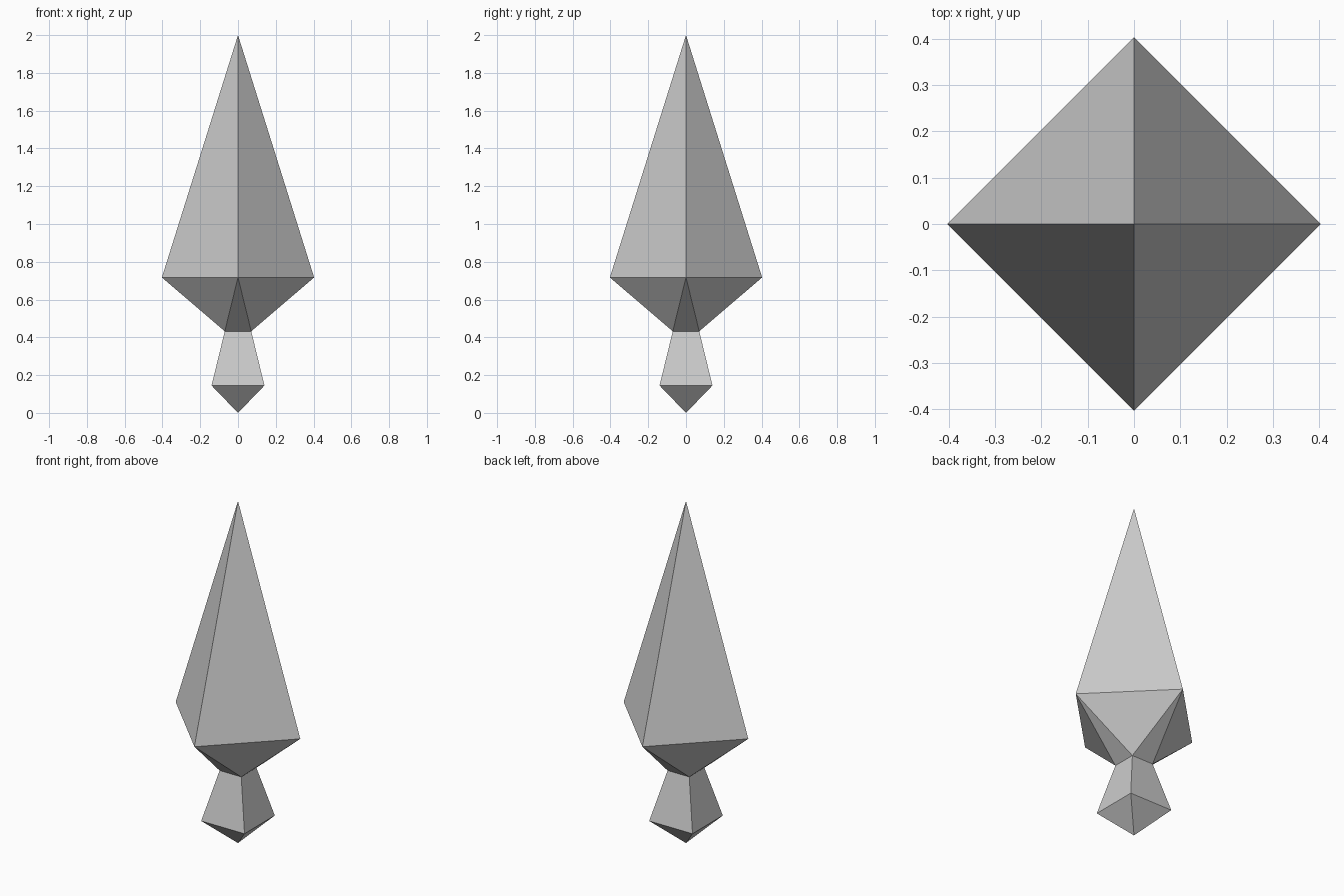
import bpy, bmesh
from math import cos, sin, pi, sqrt

if "Cube" in bpy.data.objects:
    bpy.data.objects.remove(bpy.data.objects["Cube"])


def ring(bm, radius, z, turn=0.0):
    """Four vertices on a circle, turned by an angle."""
    return [bm.verts.new((radius * cos(turn + i * pi / 2),
                          radius * sin(turn + i * pi / 2), z)) for i in range(4)]


def fan(bm, tip, verts):
    for i in range(4):
        bm.faces.new((tip, verts[i], verts[(i + 1) % 4]))


bm = bmesh.new()

# Square handle: pointed pommel tapering up to a narrow neck
pommel_tip = bm.verts.new((0, 0, 0))
pommel = ring(bm, 0.14 * sqrt(2), 0.145, pi / 4)
neck = ring(bm, 0.07 * sqrt(2), 0.432, pi / 4)
fan(bm, pommel_tip, pommel)
for i in range(4):
    j = (i + 1) % 4
    bm.faces.new((pommel[i], pommel[j], neck[j], neck[i]))

# Flared collar: square neck twists into the diamond with triangles
shoulder = ring(bm, 0.403, 0.717)
for i in range(4):
    j = (i + 1) % 4
    bm.faces.new((neck[i], shoulder[j], shoulder[i]))
    bm.faces.new((neck[i], neck[j], shoulder[j]))

# Tall four-sided point
fan(bm, bm.verts.new((0, 0, 2)), shoulder)

bmesh.ops.recalc_face_normals(bm, faces=bm.faces)
mesh = bpy.data.meshes.new("pointed_spike")
bm.to_mesh(mesh)
bm.free()
bpy.context.collection.objects.link(bpy.data.objects.new("pointed_spike", mesh))
